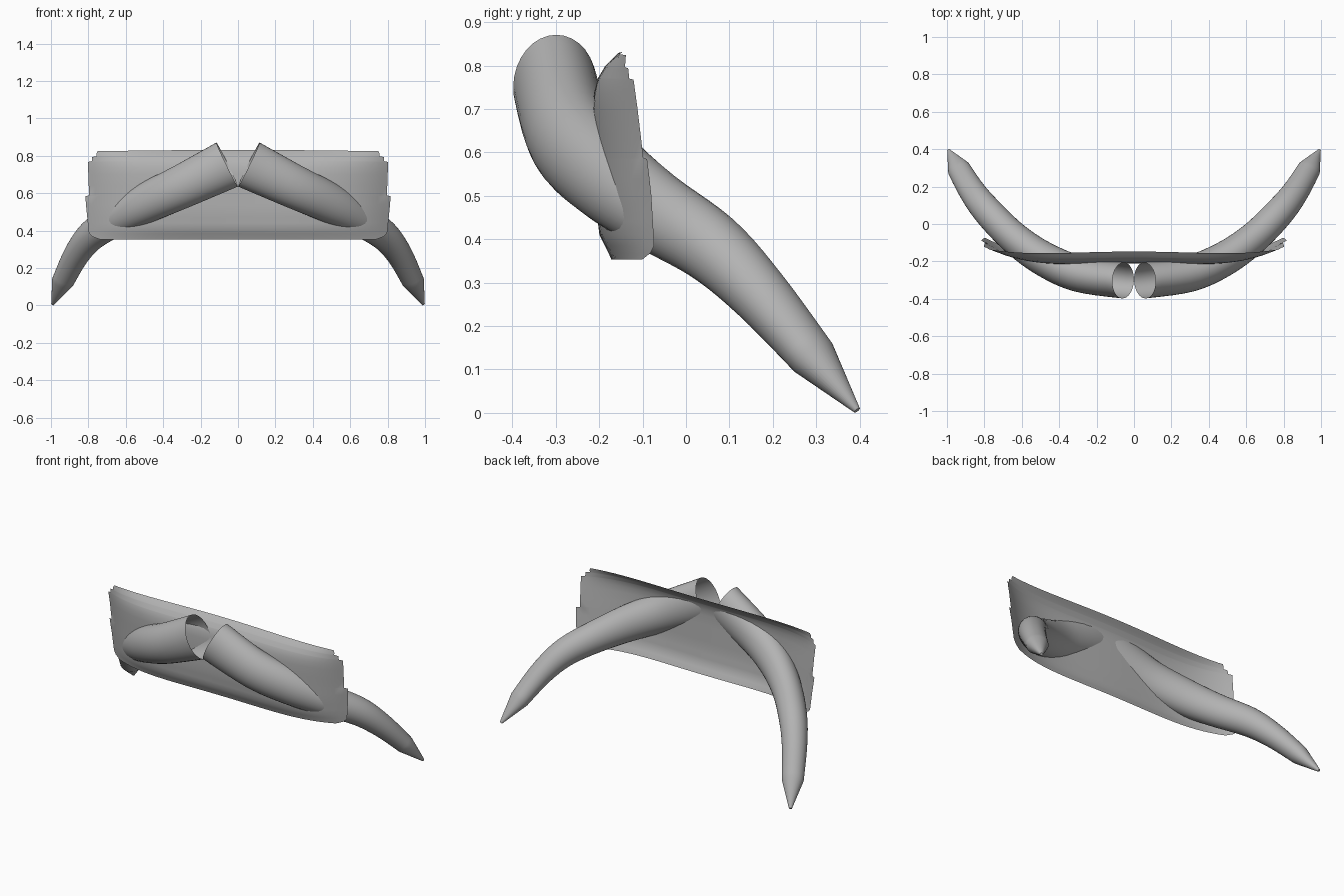
import bpy, bmesh
from math import sin, cos, pi, radians
from mathutils import Vector

if "Cube" in bpy.data.objects:
    bpy.data.objects.remove(bpy.data.objects["Cube"])

GREY = bpy.data.materials.new("dark_grey")
GREY.diffuse_color = (0.45, 0.45, 0.45, 1)
GREY.use_nodes = True
GREY.node_tree.nodes["Principled BSDF"].inputs["Base Color"].default_value = GREY.diffuse_color


def make_object(name, verts, faces, angle=40):
    mesh = bpy.data.meshes.new(name)
    mesh.from_pydata(verts, [], faces)
    bm = bmesh.new()
    bm.from_mesh(mesh)
    bmesh.ops.recalc_face_normals(bm, faces=bm.faces)
    bm.to_mesh(mesh)
    bm.free()
    mesh.materials.append(GREY)
    ob = bpy.data.objects.new(name, mesh)
    bpy.context.collection.objects.link(ob)
    bpy.ops.object.select_all(action='DESELECT')
    ob.select_set(True)
    bpy.context.view_layer.objects.active = ob
    bpy.ops.object.shade_smooth_by_angle(angle=radians(angle))
    return ob


def lerp_table(table, z):
    for (z0, v0), (z1, v1) in zip(table, table[1:]):
        if z <= z1:
            t = max(0, (z - z0) / (z1 - z0))
            return v0 + (v1 - v0) * t
    return table[-1][1]


def catmull(a, b, c, d, t):
    return 0.5 * (2 * b + (c - a) * t + (2 * a - 5 * b + 4 * c - d) * t * t
                  + (3 * b - a - 3 * c + d) * t ** 3)


# Horn path: position, upright radius, sideways radius
STATIONS = [
    ((0.058, -0.302, 0.753), 0.131, 0.096),
    ((0.30, -0.265, 0.635), 0.117, 0.097),
    ((0.485, -0.185, 0.55), 0.108, 0.092),
    ((0.64, -0.075, 0.467), 0.094, 0.085),
    ((0.775, 0.06, 0.380), 0.082, 0.080),
    ((0.862, 0.17, 0.273), 0.068, 0.071),
    ((0.936, 0.293, 0.128), 0.053, 0.062),
]
TIP = Vector((0.991, 0.394, 0.006))


def horn(name, side):
    pts = [Vector(s[0]) for s in STATIONS]
    rad = [Vector((s[1], s[2], 0)) for s in STATIONS]
    path = []
    n = len(pts)
    for i in range(n - 1):
        ids = (max(i - 1, 0), i, i + 1, min(i + 2, n - 1))
        for k in range(5):
            path.append((catmull(*[pts[j] for j in ids], k / 5),
                         catmull(*[rad[j] for j in ids], k / 5)))
    path += [(pts[-1], rad[-1]), (TIP, Vector((0.008, 0.008, 0)))]
    verts, faces, sides = [], [], 32
    last = len(path) - 1
    for i, (p, r) in enumerate(path):
        tan = path[min(i + 1, last)][0] - path[max(i - 1, 0)][0]
        if i == 0:
            tan = Vector((0.9, 0.05, -0.44))
        tan.normalize()
        across = tan.cross(Vector((0, 0, 1))).normalized()
        up = across.cross(tan)
        for k in range(sides):
            a = 2 * pi * k / sides
            v = p + up * cos(a) * r.x + across * sin(a) * r.y
            verts.append((v.x * side, v.y, v.z))
    for i in range(last):
        for k in range(sides):
            j = (k + 1) % sides
            faces.append((i * sides + k, i * sides + j,
                          (i + 1) * sides + j, (i + 1) * sides + k))
    faces.append([last * sides + k for k in range(sides)])
    return make_object(name, verts, faces)


horn("horn_right", 1)
horn("horn_left", -1)

# Curved plate between the horns, with stepped end edges
CENTRE = [(0.355, -0.168), (0.41, -0.196), (0.50, -0.207), (0.70, -0.211),
          (0.76, -0.206), (0.80, -0.18), (0.83, -0.145)]
ENDS = [(0.355, -0.068), (0.59, -0.096), (0.83, -0.130)]
ROWS = [(0.353, 0.74), (0.368, 0.78), (0.385, 0.797), (0.41, 0.80),
        (0.44, 0.803), (0.47, 0.806), (0.50, 0.809), (0.54, 0.813),
        (0.584, 0.816), (0.588, 0.796), (0.64, 0.798), (0.70, 0.800),
        (0.74, 0.802), (0.772, 0.803), (0.775, 0.782), (0.798, 0.780),
        (0.801, 0.757), (0.815, 0.757), (0.828, 0.752)]
COLS = 48
verts, faces = [], []
for z, half in ROWS:
    for c in range(COLS + 1):
        x = half * (2 * c / COLS - 1)
        q = (x / 0.8) ** 2
        t = min(1.05, q * q)
        y = lerp_table(CENTRE, z) * (1 - t) + lerp_table(ENDS, z) * t
        y -= 0.048 * q * max(0, 1 - q)
        # slight crown along the upper edge
        crown = 0.008 * (1 - q) * max(0, (z - 0.7) / 0.13)
        verts.append((x, y, z + crown - 0.005 * (z > 0.7)))
W = COLS + 1
for r in range(len(ROWS) - 1):
    for c in range(COLS):
        faces.append((r * W + c, r * W + c + 1,
                      (r + 1) * W + c + 1, (r + 1) * W + c))
make_object("curved_plate", verts, faces, 60)
